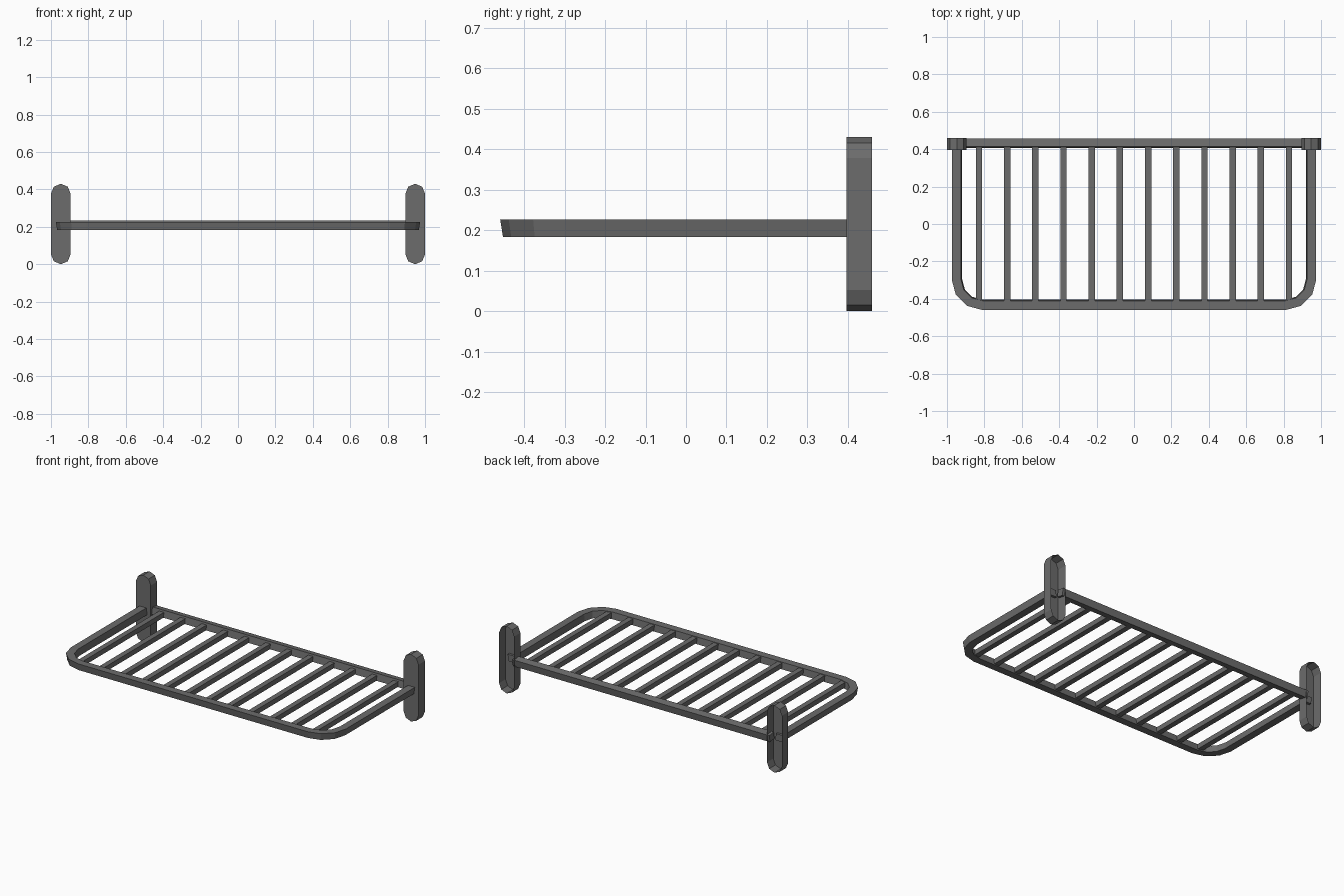
import bpy, bmesh, math
from mathutils import Vector

if "Cube" in bpy.data.objects:
    bpy.data.objects.remove(bpy.data.objects["Cube"])

metal = bpy.data.materials.new("dark_grey_metal")
metal.diffuse_color = (0.15, 0.15, 0.15, 1)
metal.use_nodes = True
metal.node_tree.nodes["Principled BSDF"].inputs["Base Color"].default_value = metal.diffuse_color


def finish(name, bm, fix=True):
    if fix:
        bmesh.ops.recalc_face_normals(bm, faces=bm.faces)
    me = bpy.data.meshes.new(name)
    bm.to_mesh(me)
    bm.free()
    me.materials.append(metal)
    ob = bpy.data.objects.new(name, me)
    bpy.context.collection.objects.link(ob)
    return ob


def sweep(name, path, section):
    """Sweep a (sideways, z) section along a flat path of (x, y) points."""
    bm = bmesh.new()
    pts = [Vector(p) for p in path]
    rings = []
    for i, p in enumerate(pts):
        a = (p - pts[i - 1]).normalized() if i else (pts[1] - p).normalized()
        b = (pts[i + 1] - p).normalized() if i < len(pts) - 1 else a
        t = (a + b).normalized()
        k = 1 / t.dot(a)
        n = Vector((t.y, -t.x)) * k          # points to the right of travel
        rings.append([bm.verts.new((p.x + n.x * s, p.y + n.y * s, z)) for s, z in section])
    m = len(section)
    for r, q in zip(rings, rings[1:]):
        for j in range(m):
            bm.faces.new((r[j], r[(j + 1) % m], q[(j + 1) % m], q[j]))
    bm.faces.new(rings[0])
    bm.faces.new(rings[-1])
    return finish(name, bm)


# U-shaped outer tube with rounded front corners, slightly slanted section
R, cx, cy = 0.137, 0.81, -0.295
left = [(-cx - R * math.cos(math.radians(a)), cy - R * math.sin(math.radians(a)))
        for a in (0, 30, 60, 90)]
path = [(-cx - R, 0.412)] + left
path += [(-x, y) for x, y in reversed(path)]
sweep("front_frame", path, [(0.027, 0.226), (0.020, 0.183), (-0.027, 0.183), (-0.021, 0.226)])

# Back rail: square bar tilted a little
tilt = math.radians(10)
h = 0.0225 * math.sqrt(2)
sec = [(h * math.cos(tilt + math.radians(45 + 90 * i)),
        0.208 + h * math.sin(tilt + math.radians(45 + 90 * i))) for i in range(4)]
sweep("back_rail", [(0.91, 0.432), (-0.91, 0.432)], [(-s, z) for s, z in sec])

# Twelve slats
for i in range(12):
    x = -0.829 + i * 1.658 / 11
    sweep(f"slat_{i + 1}", [(x, -0.43), (x, 0.425)],
          [(-0.017, 0.222), (0.017, 0.222), (0.017, 0.190), (-0.017, 0.190)])

# Open-backed wall brackets with rounded ends
for side, label in ((-1, "left"), (1, "right")):
    r, top = 0.0525, 0.43
    prof = [(r * math.cos(math.radians(a)), top - r + r * math.sin(math.radians(a)))
            for a in range(0, 181, 45)]
    prof += [(-x, top - z) for x, z in prof]
    bm = bmesh.new()
    f = [bm.verts.new((side * 0.9475 + x, 0.396, z)) for x, z in prof]
    b = [bm.verts.new((side * 0.9475 + x, 0.46, z)) for x, z in prof]
    bm.faces.new(list(reversed(f)))
    n = len(prof)
    for j in range(n):
        bm.faces.new((f[j], f[(j + 1) % n], b[(j + 1) % n], b[j]))
    bm.normal_update()
    if bm.faces[:][0].normal.y > 0:
        bmesh.ops.reverse_faces(bm, faces=bm.faces[:1])
    for face in bm.faces[:][1:]:
        c = face.calc_center_median() - Vector((side * 0.9475, 0.43, top / 2))
        if face.normal.dot(c) < 0:
            face.normal_flip()
    finish(label + "_wall_bracket", bm, fix=False)
